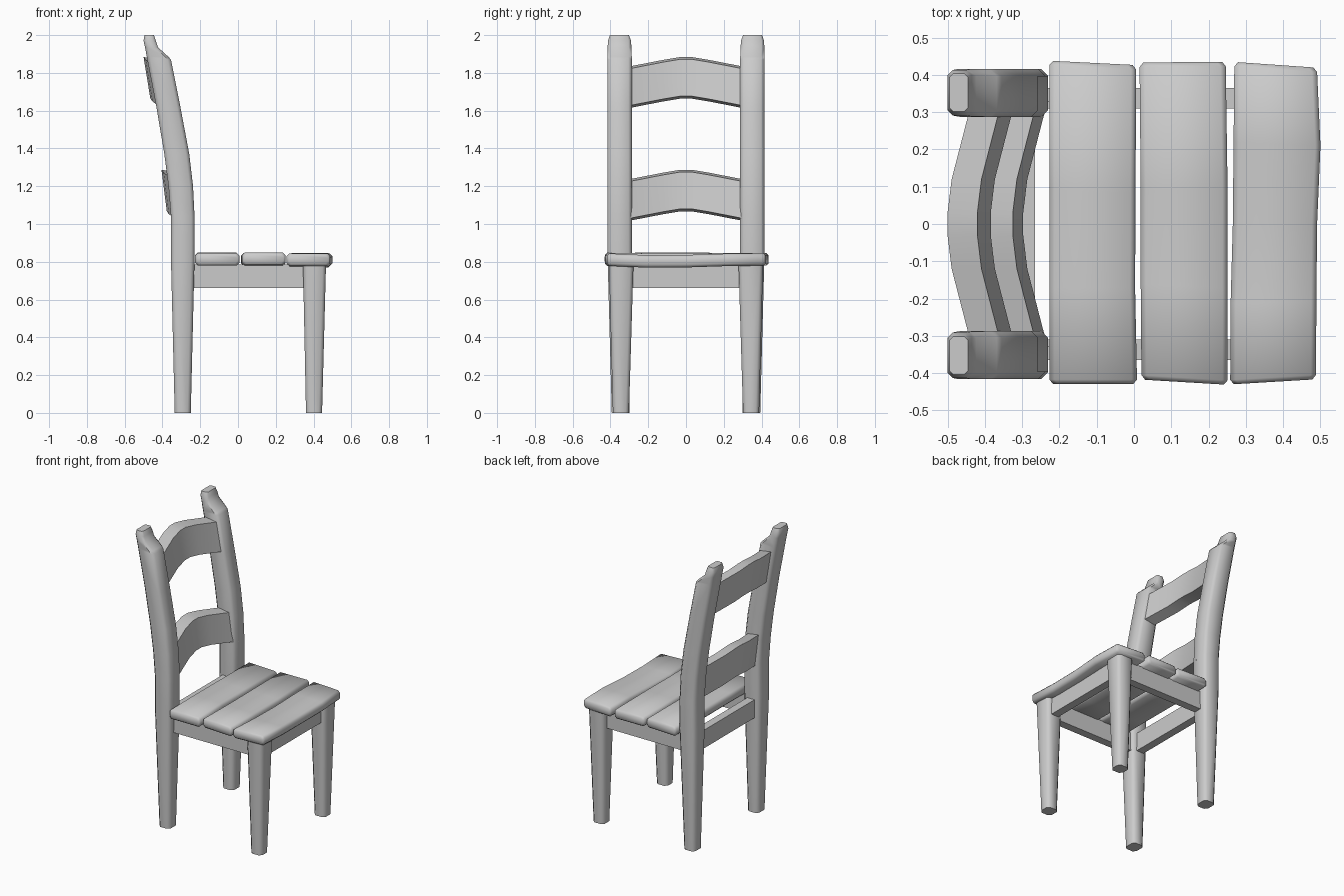
import bpy, bmesh, math

if "Cube" in bpy.data.objects:
    bpy.data.objects.remove(bpy.data.objects["Cube"])


def ring(a0, a1, b0, b1, c):
    """Rectangle with cut corners, as eight 2D points."""
    return [(a0 + c, b0), (a1 - c, b0), (a1, b0 + c), (a1, b1 - c),
            (a1 - c, b1), (a0 + c, b1), (a0, b1 - c), (a0, b0 + c)]


def loft(name, rings, angle):
    """Skin a list of equal-length 3D rings and cap both ends."""
    bm = bmesh.new()
    loops = [[bm.verts.new(p) for p in r] for r in rings]
    n = len(loops[0])
    for lo, hi in zip(loops, loops[1:]):
        for i in range(n):
            j = (i + 1) % n
            bm.faces.new((lo[i], lo[j], hi[j], hi[i]))
    bm.faces.new(loops[0])
    bm.faces.new(loops[-1])
    bmesh.ops.recalc_face_normals(bm, faces=bm.faces)
    mesh = bpy.data.meshes.new(name)
    bm.to_mesh(mesh)
    bm.free()
    ob = bpy.data.objects.new(name, mesh)
    bpy.context.collection.objects.link(ob)
    bpy.ops.object.select_all(action='DESELECT')
    ob.select_set(True)
    bpy.context.view_layer.objects.active = ob
    bpy.ops.object.shade_smooth_by_angle(angle=math.radians(angle))
    return ob


def leg(name, sections, side):
    """Upright from sections (z, x0, x1, y0, y1, corner cut)."""
    rings = []
    for z, x0, x1, y0, y1, c in sections:
        rings.append([(x, side * y, z) for x, y in ring(x0, x1, y0, y1, c)])
    loft(name, rings, 50)


def box(name, x0, x1, y0, y1, z0, z1):
    rings = [[(x0, y0, z), (x1, y0, z), (x1, y1, z), (x0, y1, z)] for z in (z0, z1)]
    loft(name, rings, 30)


# Legs: rear ones continue up as leaning back posts
back_post = [
    (0.00, -0.335, -0.250, 0.300, 0.393, 0.018),
    (0.82, -0.355, -0.230, 0.287, 0.415, 0.018),
    (1.04, -0.355, -0.230, 0.287, 0.415, 0.018),
    (1.20, -0.368, -0.238, 0.287, 0.415, 0.018),
    (1.37, -0.390, -0.258, 0.287, 0.415, 0.018),
    (1.62, -0.432, -0.305, 0.287, 0.415, 0.018),
    (1.87, -0.480, -0.355, 0.287, 0.415, 0.018),
    (1.885, -0.483, -0.368, 0.287, 0.415, 0.018),
    (1.935, -0.492, -0.423, 0.289, 0.415, 0.016),
    (1.97, -0.500, -0.435, 0.291, 0.413, 0.014),
    (2.00, -0.495, -0.445, 0.302, 0.403, 0.010),
]
front_leg = [
    (0.00, 0.360, 0.445, 0.302, 0.387, 0.018),
    (0.79, 0.344, 0.466, 0.278, 0.408, 0.018),
]
for side, tag in ((-1, "right"), (1, "left")):
    leg("back_post_" + tag, back_post, side)
    leg("front_leg_" + tag, front_leg, side)
    # Side apron
    y0, y1 = sorted((side * 0.31, side * 0.365))
    box("side_apron_" + tag, -0.26, 0.37, y0, y1, 0.66, 0.785)

# Front and back aprons
box("front_apron", 0.38, 0.435, -0.31, 0.31, 0.66, 0.785)
box("back_apron", -0.32, -0.265, -0.31, 0.31, 0.66, 0.785)


# Seat planks: slightly warped boards with softened edges
def plank(name, x0, x1, ends, skews, warp):
    """warp: (position along length 0-1, shift left, shift right, shift z)."""
    rings = []
    xc, c = (x0 + x1) / 2, 0.014
    z0, z1 = 0.78, 0.846
    last = len(warp) - 1
    for k, (t, dl, dr, dz) in enumerate(warp):
        insets = [0]
        if k == 0:
            insets = [0.0, 0.012]
        elif k == last:
            insets = [-0.012, 0.0]
        for s in insets:
            tip = 0.010 if (k in (0, last) and s == 0) else 0
            y = ends[0] + (ends[1] - ends[0]) * t + s
            skew = skews[0] + (skews[1] - skews[0]) * t
            pts = ring(x0 + dl + tip, x1 + dr - tip, z0 + dz + tip, z1 + dz - tip, c)
            rings.append([(x, y + skew * (x - xc), z) for x, z in pts])
    loft(name, rings, 50)


plank("seat_plank_rear", -0.227, 0.006, (-0.429, 0.432), (0.0, -0.05),
      [(0, 0, 0.002, 0), (0.3, 0, -0.003, 0.003), (0.6, 0, -0.002, 0.002), (1, 0, 0, 0)])
plank("seat_plank_middle", 0.018, 0.249, (-0.424, 0.434), (-0.06, 0.01),
      [(0, 0.002, 0.002, 0.002), (0.3, 0, 0.002, -0.002), (0.6, 0, 0.002, -0.001),
       (1, -0.003, -0.003, 0)])
plank("seat_plank_front", 0.264, 0.491, (-0.423, 0.427), (0.06, -0.07),
      [(0, -0.006, -0.003, -0.002), (0.25, -0.005, -0.002, -0.011),
       (0.5, 0.001, 0.000, -0.010), (0.75, 0.003, 0.009, -0.003), (1, 0.005, 0, 0)])


# Curved back slats
def slat(name, x, z, lean):
    """x, z: rear top corner at the middle; the ends sweep forward and down."""
    rings = []
    curve = [(0.33, 0.068, -0.057), (0.29, 0.055, -0.049), (0.12, 0.011, -0.016),
             (0.03, 0.0, -0.001)]
    curve = [(-y, dx, dz) for y, dx, dz in curve] + curve[::-1]
    for y, dx, dz in curve:
        xb, zt = x + dx, z + dz
        rings.append([(xb, y, zt), (xb + 0.08, y, zt - 0.012),
                      (xb + 0.08 + lean, y, zt - 0.207), (xb + lean, y, zt - 0.22)])
    loft(name, rings, 40)


slat("upper_back_slat", -0.50, 1.885, 0.036)
slat("lower_back_slat", -0.405, 1.288, 0.028)
